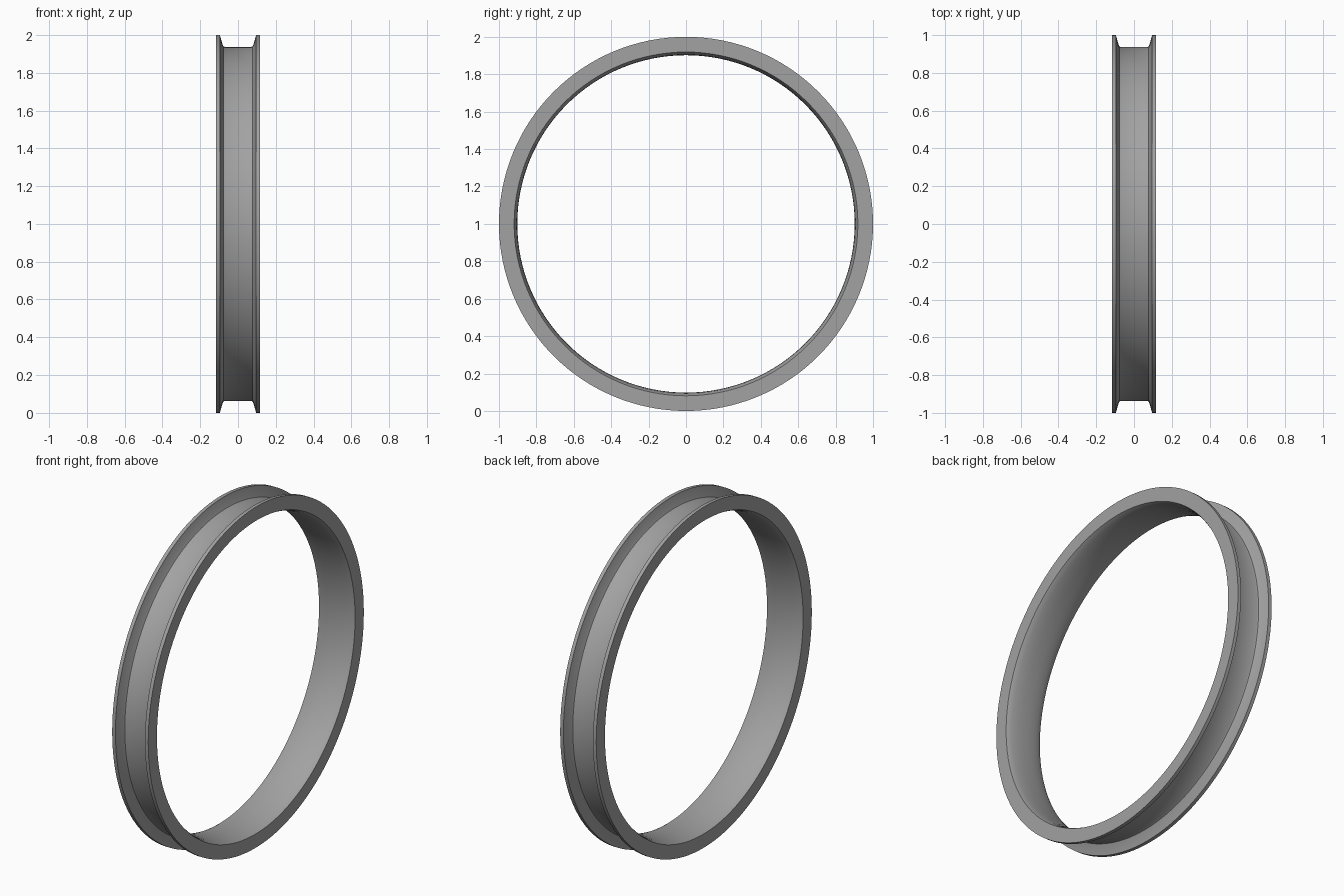
import bpy
import bmesh
import math
from mathutils import Matrix, Vector

cube = bpy.data.objects.get("Cube")
if cube:
    bpy.data.objects.remove(cube, do_unlink=True)

metal = bpy.data.materials.new("grey metal")
metal.use_nodes = True
colour = (0.36, 0.36, 0.36, 1)
metal.diffuse_color = colour
metal.node_tree.nodes["Principled BSDF"].inputs["Base Color"].default_value = colour

# Half of the rim cross-section as (x, radius): tyre well, flange, side wall, crowned bore
half = [(0.070, 0.937), (0.077, 0.940), (0.081, 0.947), (0.096, 1.0), (0.117, 1.0),
        (0.117, 0.919), (0.105, 0.913), (0.085, 0.908), (0.055, 0.904), (0.025, 0.902)]
section = half + [(-x, r) for x, r in reversed(half)]

# Spin the section about the axle
SEGMENTS = 128
bm = bmesh.new()
rings = []
for i in range(SEGMENTS):
    turn = Matrix.Rotation(math.tau * i / SEGMENTS, 3, "X")
    rings.append([bm.verts.new(turn @ Vector((x, 0, r)) + Vector((0, 0, 1)))
                  for x, r in section])
n = len(section)
for i, ring in enumerate(rings):
    following = rings[(i + 1) % SEGMENTS]
    for j in range(n):
        k = (j + 1) % n
        bm.faces.new((ring[j], ring[k], following[k], following[j]))
bmesh.ops.recalc_face_normals(bm, faces=bm.faces)

mesh = bpy.data.meshes.new("wheel_rim")
bm.to_mesh(mesh)
bm.free()
mesh.materials.append(metal)
rim = bpy.data.objects.new("wheel_rim", mesh)
bpy.context.collection.objects.link(rim)

# Smooth the curves and keep the flange edges crisp
bpy.ops.object.select_all(action="DESELECT")
rim.select_set(True)
bpy.context.view_layer.objects.active = rim
bpy.ops.object.shade_smooth_by_angle(angle=math.radians(35))
